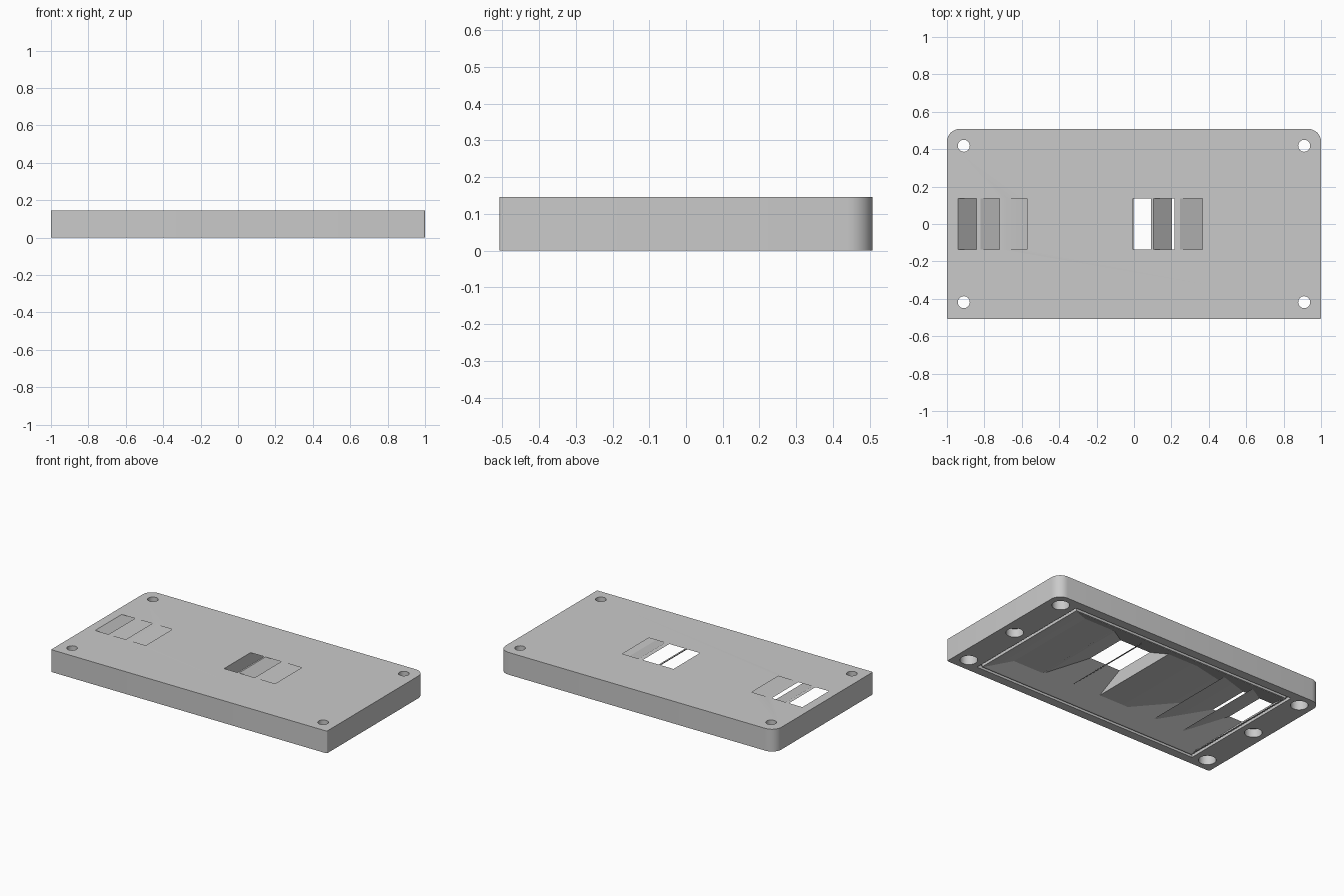
import bpy, bmesh, math

cube = bpy.data.objects.get("Cube")
if cube:
    bpy.data.objects.remove(cube, do_unlink=True)

HEIGHT, HALF_X, HALF_Y = 0.146, 1.0, 0.508
BASE_X, BASE_Y = 0.79, 0.42      # cavity opening underneath
VENT_Y = 0.137                   # half length of each vent slot
CHAMBER = 0.055                  # height where the ducts split apart
COLOUR = (0.59, 0.59, 0.59, 1)

grey = bpy.data.materials.new("light grey plastic")
grey.use_nodes = True
grey.diffuse_color = COLOUR
grey.node_tree.nodes["Principled BSDF"].inputs["Base Color"].default_value = COLOUR


def loft(name, rings):
    """Closed solid through rings with equal point counts, bottom to top."""
    bm = bmesh.new()
    loops = [[bm.verts.new(p) for p in ring] for ring in rings]
    for low, high in zip(loops, loops[1:]):
        for i in range(len(low)):
            j = (i + 1) % len(low)
            bm.faces.new((low[i], low[j], high[j], high[i]))
    bm.faces.new(loops[0][::-1])
    bm.faces.new(loops[-1])
    bmesh.ops.recalc_face_normals(bm, faces=bm.faces)
    mesh = bpy.data.meshes.new(name)
    bm.to_mesh(mesh)
    bm.free()
    obj = bpy.data.objects.new(name, mesh)
    mesh.materials.append(grey)
    bpy.context.collection.objects.link(obj)
    return obj


def rect(x0, x1, y, z):
    return [(x0, -y, z), (x1, -y, z), (x1, y, z), (x0, y, z)]


def duct_section(base, slot, z):
    """Cross-section at height z of a duct from a base span to a slot span."""
    t = z / HEIGHT
    x0, x1 = (b + (s - b) * t for b, s in zip(base, slot))
    return rect(x0, x1, BASE_Y + (VENT_Y - BASE_Y) * t, z)


def circle(x, y, r, z, n=32):
    return [(x + r * math.cos(math.tau * i / n), y + r * math.sin(math.tau * i / n), z)
            for i in range(n)]


def cut(target, cutter):
    cutter.hide_render = True
    mod = target.modifiers.new("cut", 'BOOLEAN')
    mod.operation = 'DIFFERENCE'
    mod.solver = 'EXACT'
    mod.object = cutter
    bpy.ops.object.select_all(action='DESELECT')
    bpy.context.view_layer.objects.active = target
    target.select_set(True)
    bpy.ops.object.modifier_apply(modifier=mod.name)
    bpy.data.objects.remove(cutter, do_unlink=True)


# Cover outline: rounded back corners, almost square front corners
outline = []
for sx, sy, start, r in ((1, -1, 270, 0.008), (1, 1, 0, 0.068),
                         (-1, 1, 90, 0.068), (-1, -1, 180, 0.008)):
    for k in range(9):
        a = math.radians(start + 90 * k / 8)
        outline.append((sx * (HALF_X - r) + r * math.cos(a),
                        sy * (HALF_Y - r) + r * math.sin(a)))
cover = loft("cover", [[(x, y, z) for x, y in outline] for z in (0, HEIGHT)])

# Gasket groove around the cavity
groove = loft("groove_cutter", [rect(-0.82, 0.82, 0.45, z) for z in (-0.02, 0.022)])
cut(groove, loft("groove_core", [rect(-0.8, 0.8, 0.43, z) for z in (-0.03, 0.03)]))
cut(cover, groove)

# Shared chamber at the bottom of the ducts
slots = ((-0.94, -0.843), (-0.82, -0.718), (-0.68, -0.573),
         (-0.005, 0.092), (0.103, 0.217), (0.247, 0.365))
whole = (slots[0][0], slots[-1][1])
cut(cover, loft("chamber_cutter", [duct_section((-BASE_X, BASE_X), whole, z)
                                   for z in (-0.01, CHAMBER)]))

# Six slanted ducts, each from a sixth of the opening to its vent slot
step = 2 * BASE_X / len(slots)
for i, slot in enumerate(slots):
    base = (-BASE_X + i * step, -BASE_X + (i + 1) * step)
    cut(cover, loft("duct_cutter", [duct_section(base, slot, z)
                                    for z in (CHAMBER - 0.005, HEIGHT + 0.004)]))

# Corner screw holes with wide bores, and shallow blind bores midway
for x in (-0.91, 0.91):
    for y, depth in ((-0.418, 0.1), (0, 0.055), (0.418, 0.1)):
        cut(cover, loft("bore_cutter", [circle(x, y, 0.052, z) for z in (-0.02, depth)]))
        if y:
            cut(cover, loft("hole_cutter", [circle(x, y, 0.032, z) for z in (0.05, 0.2)]))

bpy.ops.object.select_all(action='DESELECT')
bpy.context.view_layer.objects.active = cover
cover.select_set(True)
bpy.ops.object.shade_smooth_by_angle(angle=math.radians(25))
